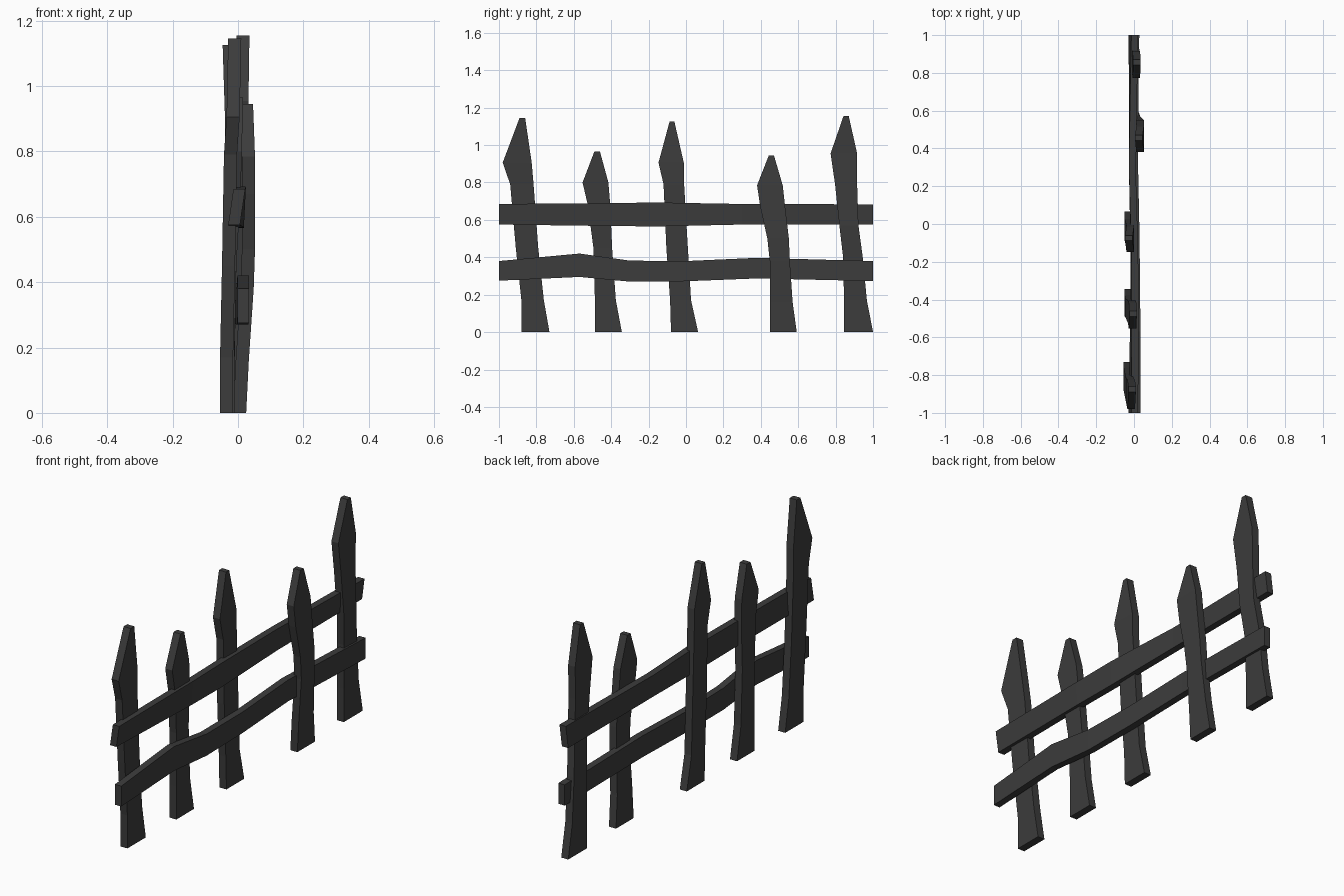
import bpy, bmesh

wood = bpy.data.materials.new("dark_wood")
wood.diffuse_color = (0.045, 0.045, 0.045, 1)


def loft(name, rings):
    """Skin a list of four-cornered rings into a closed plank."""
    bm = bmesh.new()
    loops = [[bm.verts.new(p) for p in ring] for ring in rings]
    for a, b in zip(loops, loops[1:]):
        for i in range(4):
            j = (i + 1) % 4
            bm.faces.new((a[i], a[j], b[j], b[i]))
    bm.faces.new(loops[0])
    bm.faces.new(loops[-1])
    bmesh.ops.recalc_face_normals(bm, faces=bm.faces)
    mesh = bpy.data.meshes.new(name)
    bm.to_mesh(mesh)
    bm.free()
    mesh.materials.append(wood)
    bpy.context.collection.objects.link(bpy.data.objects.new(name, mesh))


def picket(name, stations, half=0.02):
    # station: height, left y, right y, centre x
    loft(name, [[(x - half, a, z), (x + half, a, z), (x + half, b, z), (x - half, b, z)]
                for z, a, b, x in stations])


def rail(name, stations, half=0.018):
    # station: y, bottom z, top z, centre x at bottom, centre x at top
    loft(name, [[(xb - half, y, lo), (xb + half, y, lo), (xt + half, y, hi), (xt - half, y, hi)]
                for y, lo, hi, xb, xt in stations])


# Upright pickets with crooked shafts and pointed heads
picket("picket_1", [(0, -.88, -.73, -.035), (.17, -.88, -.76, -.035), (.45, -.91, -.79, -.029),
                    (.79, -.94, -.815, -.023), (.906, -.98, -.825, -.015), (1.145, -.89, -.86, -.010)])
picket("picket_2", [(0, -.487, -.343, -.031), (.17, -.487, -.375, -.031), (.45, -.495, -.395, -.025),
                    (.68, -.525, -.405, -.012), (.80, -.553, -.415, -.008), (.965, -.49, -.46, -.005)])
picket("picket_3", [(0, -.08, .065, -.030), (.17, -.085, .027, -.030), (.45, -.105, .01, -.025),
                    (.79, -.12, -.01, -.020), (.906, -.147, -.012, -.020), (1.125, -.088, -.062, -.027)])
picket("picket_4", [(0, .448, .592, .005), (.16, .448, .57, .013), (.38, .448, .555, .028),
                    (.5, .435, .55, .032), (.67, .397, .53, .032), (.785, .38, .517, .032),
                    (.945, .443, .47, .026)])
picket("picket_5", [(0, .845, 1.0, -.008), (.17, .845, .967, -.008), (.4, .84, .945, -.003),
                    (.57, .82, .922, .010), (.79, .797, .915, .010), (.955, .773, .915, .012),
                    (1.155, .842, .87, .015)])

# Two warped horizontal rails
rail("upper_rail", [(-1, .575, .685, -.012, .004), (-.4, .567, .69, 0, .006), (-.15, .565, .693, 0, .004),
                    (.3, .575, .685, -.009, -.009), (1, .575, .683, -.010, .004)])
rail("lower_rail", [(-1, .275, .38, .016, .016), (-.57, .295, .42, .016, .016), (-.3, .27, .382, .014, .014),
                    (0, .272, .38, .010, .010), (.38, .287, .397, .002, .002), (1, .273, .38, .010, .010)])
